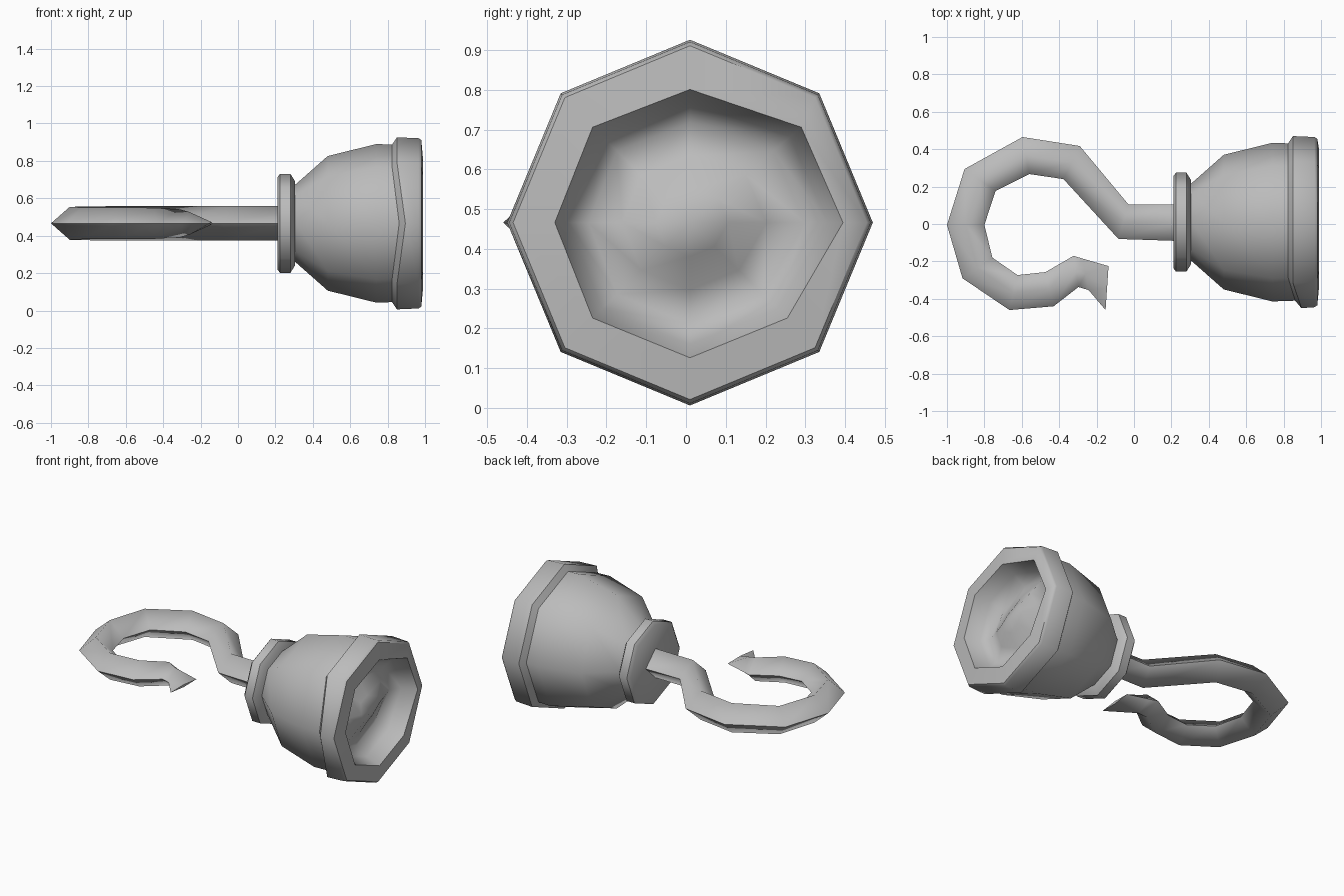
import bpy, bmesh, math
from mathutils import Vector

if "Cube" in bpy.data.objects:
    bpy.data.objects.remove(bpy.data.objects["Cube"])

CY, CZ = 0.01, 0.466          # axis of the cup
SIDES = 8

steel = bpy.data.materials.new("grey steel")
steel.diffuse_color = (0.5, 0.5, 0.5, 1)
steel.use_nodes = True
steel.node_tree.nodes["Principled BSDF"].inputs["Base Color"].default_value = steel.diffuse_color


def finish(bm, name, angle=None):
    bmesh.ops.recalc_face_normals(bm, faces=bm.faces)
    mesh = bpy.data.meshes.new(name)
    bm.to_mesh(mesh)
    bm.free()
    mesh.materials.append(steel)
    obj = bpy.data.objects.new(name, mesh)
    bpy.context.collection.objects.link(obj)
    if angle:
        bpy.ops.object.select_all(action='DESELECT')
        obj.select_set(True)
        bpy.context.view_layer.objects.active = obj
        bpy.ops.object.shade_smooth_by_angle(angle=math.radians(angle))
    return obj


def skin(bm, rings):
    for a, b in zip(rings, rings[1:]):
        n = len(a)
        for i in range(n):
            j = (i + 1) % n
            bm.faces.new((a[i], a[j], b[j], b[i]))


def ring(bm, x, r):
    return [bm.verts.new((x, CY + r * math.cos(k * math.tau / SIDES),
                          CZ + r * math.sin(k * math.tau / SIDES))) for k in range(SIDES)]


def lathe(name, profile):
    bm = bmesh.new()
    rings = [ring(bm, x, r) for x, r in profile]
    skin(bm, rings)
    bm.faces.new(rings[0])
    bm.faces.new(rings[-1])
    return finish(bm, name, 50)


# Collar between hook and cup
lathe("collar", [(0.21, 0.245), (0.225, 0.265), (0.28, 0.265), (0.305, 0.225)])

# Rounded cup
bm = bmesh.new()
rings = [ring(bm, x, r) for x, r in
         [(0.295, 0.2), (0.31, 0.21), (0.48, 0.36), (0.74, 0.424), (0.86, 0.42)]]
skin(bm, rings)
bm.faces.new(rings[0])
finish(bm, "cup", 50)

# Rim with its chipped back edge, front face and uneven opening
bm = bmesh.new()
rings = [ring(bm, x, r) for x, r in
         [(0.83, 0.40), (0.822, 0.418), (0.85, 0.46), (0.965, 0.455), (0.98, 0.445)]]
for k, x in ((1, 0.86), (2, 0.895)):
    rings[k][4].co.x = x
opening = [(0.385, 0), (0.28, 0.24), (0, 0.335), (-0.245, 0.24),
           (-0.34, 0), (-0.245, -0.24), (0, -0.34), (0.245, -0.24)]
lip = [bm.verts.new((0.99, CY + y, CZ + z)) for y, z in opening]
rings.append(lip)
skin(bm, rings)
finish(bm, "rim", 50)

# Hollow inside the rim, with a slanted ridge bulging from its floor
bm = bmesh.new()
inner = [[bm.verts.new((0.99, CY + y, CZ + z)) for y, z in opening]]
for s, depth in ((0.9, 0.90), (0.75, None), (0.5, None), (0.25, None)):
    loop = []
    for y, z in opening:
        y, z = y * s, z * s
        d = (-0.4 * y + 0.92 * z) / 0.15
        x = depth or 0.82 + 0.11 * math.exp(-d * d) * (1.15 - 0.7 * s)
        loop.append(bm.verts.new((x, CY + y, CZ + z)))
    inner.append(loop)
skin(bm, inner)
centre = bm.verts.new((0.935, CY, CZ))
for i in range(SIDES):
    bm.faces.new((inner[-1][i], inner[-1][(i + 1) % SIDES], centre))
hollow = finish(bm, "hollow", 80)
# Face the hollow outwards
if sum(p.normal.x * p.area for p in hollow.data.polygons) < 0:
    hollow.data.flip_normals()

# Hook: outer point, inner point and half height of each diamond section
path = [
    ((0.22, 0.105), (0.22, -0.09), 0.093),
    ((-0.03, 0.105), (-0.083, -0.08), 0.093),
    ((-0.29, 0.417), (-0.377, 0.24), 0.093),
    ((-0.596, 0.465), (-0.56, 0.267), 0.093),
    ((-0.906, 0.294), (-0.74, 0.176), 0.09),
    ((-1.0, -0.005), (-0.80, -0.005), 0.088),
    ((-0.917, -0.29), (-0.757, -0.18), 0.085),
    ((-0.666, -0.46), (-0.623, -0.273), 0.085),
    ((-0.43, -0.44), (-0.473, -0.257), 0.083),
    ((-0.297, -0.337), (-0.323, -0.17), 0.075),
    ((-0.243, -0.353), (-0.275, -0.185), 0.06),
    ((-0.152, -0.46), (-0.136, -0.225), 0.008),
]
bm = bmesh.new()
rings = []
for o, i, h in path:
    mx, my = (o[0] + i[0]) / 2, (o[1] + i[1]) / 2
    rings.append([bm.verts.new(p) for p in
                  ((o[0], o[1], CZ), (mx, my, CZ + h), (i[0], i[1], CZ), (mx, my, CZ - h))])
skin(bm, rings)
bm.faces.new(rings[0])
bm.faces.new(rings[-1])
for f in bm.faces:
    f.smooth = True
# Crisp side edges, soft top and bottom ridges
for e in bm.edges:
    if all(abs(v.co.z - CZ) < 1e-5 for v in e.verts):
        e.smooth = False
for end in (rings[0], rings[-1]):
    for e in bm.edges:
        if all(v in end for v in e.verts):
            e.smooth = False
finish(bm, "hook")
